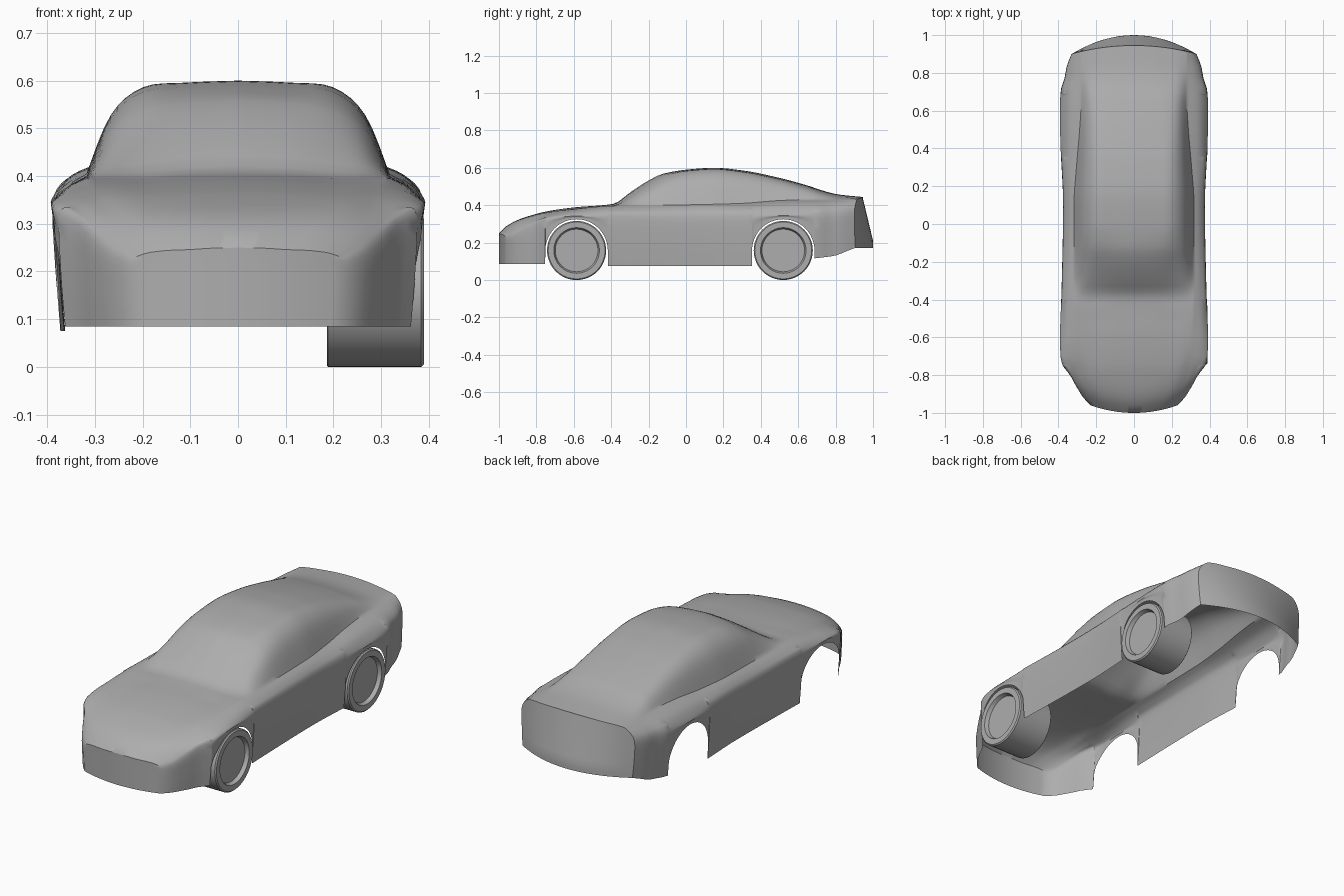
import bpy, bmesh, math

if "Cube" in bpy.data.objects:
    bpy.data.objects.remove(bpy.data.objects["Cube"])

grey = bpy.data.materials.new("plain grey")
grey.diffuse_color = (0.42, 0.42, 0.42, 1)
grey.use_nodes = True
grey.node_tree.nodes["Principled BSDF"].inputs["Base Color"].default_value = grey.diffuse_color


def curve(*keys):
    """Smooth, non-overshooting curve through (y, value) keys."""
    n = len(keys)
    d = [(keys[i + 1][1] - keys[i][1]) / (keys[i + 1][0] - keys[i][0]) for i in range(n - 1)]
    m = [d[0]] + [2 * a * b / (a + b) if a * b > 0 else 0 for a, b in zip(d, d[1:])] + [d[-1]]

    def f(y):
        y = min(max(y, keys[0][0]), keys[-1][0])
        i = next(k for k in range(n - 1) if y <= keys[k + 1][0])
        h = keys[i + 1][0] - keys[i][0]
        t = (y - keys[i][0]) / h
        return ((2*t**3 - 3*t*t + 1) * keys[i][1] + (t**3 - 2*t*t + t) * h * m[i]
                + (3*t*t - 2*t**3) * keys[i + 1][1] + (t**3 - t*t) * h * m[i + 1])
    return f


def lerp(a, b, t):
    return a + (b - a) * t


def spline(pts, steps):
    """Catmull-Rom through 2D points."""
    p = [pts[0]] + pts + [pts[-1]]
    out = []
    for i in range(1, len(p) - 2):
        for s in range(steps):
            t = s / steps
            out.append(tuple(0.5 * (2*b + (c - a)*t + (2*a - 5*b + 4*c - d)*t*t
                                    + (3*b - a - 3*c + d)*t**3)
                             for a, b, c, d in zip(*p[i - 1:i + 3])))
    return out + [pts[-1]]


# Body guide curves along the length
S0, S1 = -0.96, 0.90
top_z = curve((-.96, .25), (-.93, .288), (-.87, .328), (-.75, .366), (-.6, .388), (-.39, .407),
              (-.3, .467), (-.2, .532), (-.12, .569), (.02, .592), (.15, .6), (.3, .586),
              (.5, .546), (.65, .505), (.8, .457), (.9, .444))
roof_drop = curve((-.96, .004), (-.4, .008), (-.3, .02), (-.2, .025), (0, .014), (.5, .014), (.9, .006))
roof_x = curve((-.96, .10), (-.8, .18), (-.4, .2), (-.2, .195), (0, .2), (.5, .195), (.9, .18))
belt_x = curve((-.96, .185), (-.9, .235), (-.8, .28), (-.6, .305), (-.3, .318), (.1, .318),
               (.3, .305), (.5, .288), (.65, .28), (.9, .28))
belt_z = curve((-.96, .24), (-.9, .292), (-.8, .33), (-.7, .36), (-.6, .378), (-.4, .396),
               (0, .402), (.3, .41), (.5, .425), (.65, .43), (.9, .43))
width = curve((-.96, .23), (-.93, .268), (-.9, .288), (-.85, .315), (-.8, .337), (-.75, .375),
              (-.7, .387), (-.6, .39), (-.35, .382), (.1, .374), (.45, .388), (.6, .39),
              (.7, .386), (.78, .365), (.84, .355), (.9, .33))
shoulder_z = curve((-.96, .215), (-.9, .25), (-.8, .30), (-.7, .336), (-.6, .345), (0, .335),
                   (.5, .35), (.9, .36))
floor_z = curve((-.96, .085), (-.7, .085), (-.4, .075), (.36, .075), (.68, .115), (.8, .13), (.9, .172))

WHEEL_Y = (-.585, .52)
WHEEL_R, ARCH_R = .158, .167


def bottom_z(s):
    # Lower edge of the side follows the wheel arches
    for c in WHEEL_Y:
        if abs(s - c) <= ARCH_R + 1e-6:
            return WHEEL_R + math.sqrt(max(0, ARCH_R**2 - (s - c)**2))
    return floor_z(s)


def warp(s, x, z):
    # Round both ends in plan; the tail also leans outward towards the bottom
    if s > .7:
        k = ((s - .7) / .2) ** 1.3
        return s + k * (1 - (x / .33)**2) * (.045 + .055 * min(1, max(0, (.44 - z) / .23)))
    if s < -.8:
        k = ((-.8 - s) / .16) ** 1.3
        return s - k * .04 * (1 - (x / .23)**2)
    return s


def half_section(s):
    zt, xr, xb, zb = top_z(s), roof_x(s), belt_x(s), belt_z(s)
    zr = max(zt - roof_drop(s), zb)
    w, zs, zf = width(s), shoulder_z(s), bottom_z(s)
    zs = max(zs, zf + .012)
    upper = [(0, zt), (xr * .55, lerp(zt, zr, .3)), (xr, zr),
             (lerp(xr, xb, .57), lerp(zb, zr, .68)), (xb, zb)]
    lower = [(xb, zb), (lerp(xb, w, .62), lerp(zb, zs, .36)), (w, zs),
             (w - .002, lerp(zs, zf, .5)), (w - .012 * min(1, (zs - zf) / .25), zf)]
    return spline(upper, 4) + spline(lower, 4)[1:]


def finish(bm, name, angle):
    bmesh.ops.remove_doubles(bm, verts=bm.verts, dist=1e-5)
    bmesh.ops.recalc_face_normals(bm, faces=bm.faces)
    mesh = bpy.data.meshes.new(name)
    bm.to_mesh(mesh)
    bm.free()
    mesh.materials.append(grey)
    ob = bpy.data.objects.new(name, mesh)
    bpy.context.collection.objects.link(ob)
    bpy.ops.object.select_all(action='DESELECT')
    bpy.context.view_layer.objects.active = ob
    ob.select_set(True)
    bpy.ops.object.shade_smooth_by_angle(angle=math.radians(angle))
    return ob


def grid(bm, rows):
    vs = [[bm.verts.new(p) for p in r] for r in rows]
    for a, b in zip(vs, vs[1:]):
        for i in range(len(a) - 1):
            bm.faces.new((a[i], a[i + 1], b[i + 1], b[i]))


# Stations along the car, dense around the wheel arches
stations = [S0 + (S1 - S0) * i / 62 for i in range(63)]
stations = [s for s in stations if all(abs(s - c) > ARCH_R + .006 for c in WHEEL_Y)]
for c in WHEEL_Y:
    stations += [c + ARCH_R * math.cos(math.pi * i / 24) for i in range(25)]
    stations += [c - ARCH_R - .001, c + ARCH_R + .001]
stations.sort()

# Body shell, open underneath
bm = bmesh.new()
rows = []
for s in stations:
    half = half_section(s)
    full = [(-x, z) for x, z in half[:0:-1]] + half
    rows.append([(x, warp(s, x, z), z) for x, z in full])
grid(bm, rows)
# Nose and tail panels, spanned from side to side
for s in (S0, S1):
    grid(bm, [[(x * u / 8, warp(s, x * u / 8, z), z) for u in range(-8, 9)]
              for x, z in half_section(s)])
bmesh.ops.dissolve_degenerate(bm, dist=1e-6, edges=bm.edges)
finish(bm, "body_shell", 35)

# Wheels on the right side: wide drum with a recessed hub
profile = [(.187, 0), (.187, .156), (.189, .158), (.384, .158), (.39, .152),
           (.39, .122), (.37, .114), (.37, 0)]
for name, y in zip(("front_wheel", "rear_wheel"), WHEEL_Y):
    bm = bmesh.new()
    N = 48
    grid(bm, [[(x, y + r * math.cos(2 * math.pi * i / N), WHEEL_R + r * math.sin(2 * math.pi * i / N))
               for i in range(N + 1)] for x, r in profile])
    bmesh.ops.dissolve_degenerate(bm, dist=1e-6, edges=bm.edges)
    finish(bm, name, 30)
